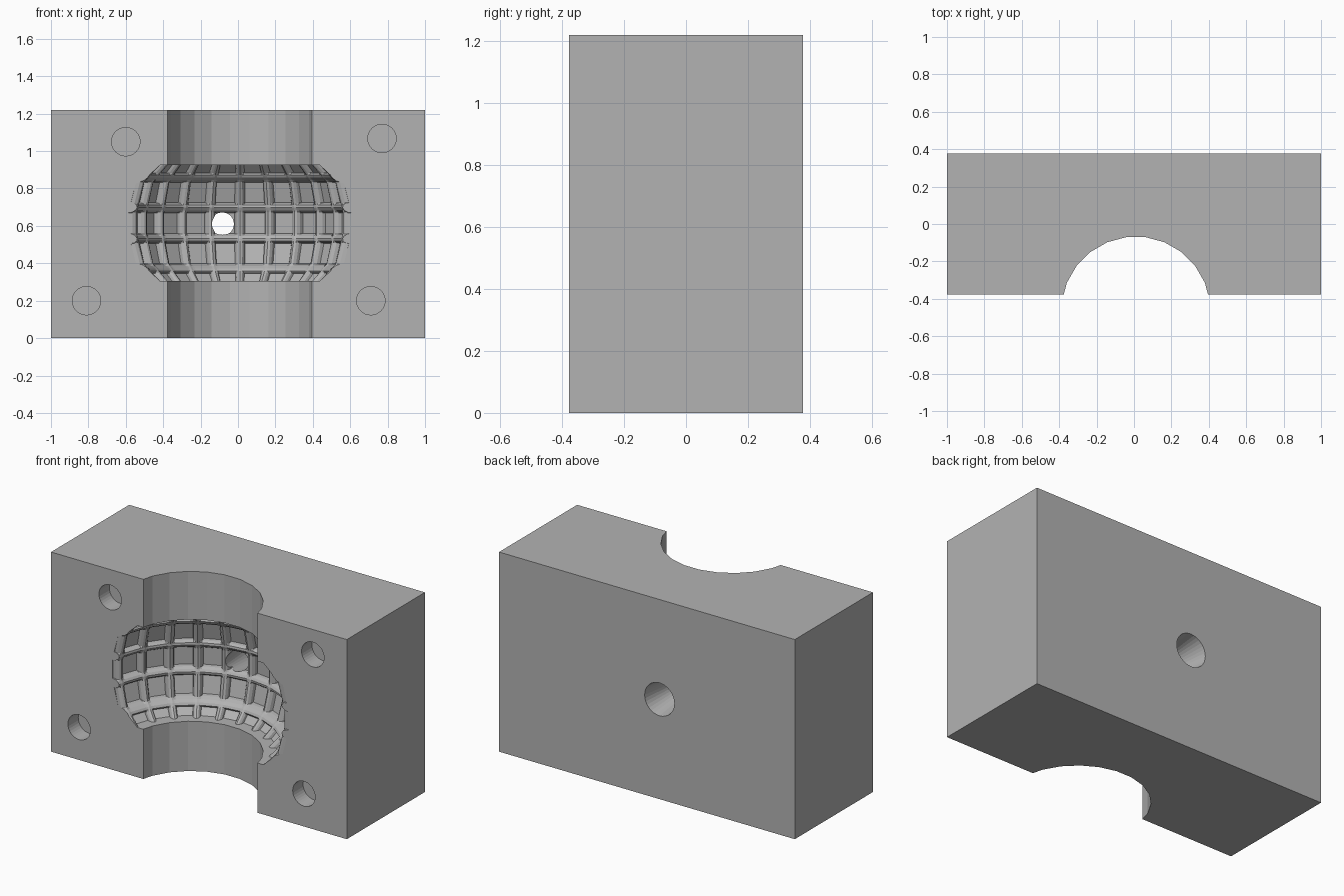
import bpy, bmesh
from math import sin, cos, pi, radians
from mathutils import Matrix, Vector

cube = bpy.data.objects.get("Cube")
if cube:
    bpy.data.objects.remove(cube, do_unlink=True)

WIDTH, DEPTH, HEIGHT = 2.0, 0.755, 1.22
AXIS_X, AXIS_Y, MID_Z = 0.01, -0.466, 0.615

grey = bpy.data.materials.new("plain_grey")
grey.use_nodes = True
colour = (0.45, 0.45, 0.45, 1)
grey.diffuse_color = colour
grey.node_tree.nodes["Principled BSDF"].inputs["Base Color"].default_value = colour


def make_object(name, bm):
    bmesh.ops.recalc_face_normals(bm, faces=bm.faces)
    mesh = bpy.data.meshes.new(name)
    bm.to_mesh(mesh)
    bm.free()
    mesh.materials.append(grey)
    obj = bpy.data.objects.new(name, mesh)
    bpy.context.collection.objects.link(obj)
    return obj


def cone_cutter(name, r1, r2, start, end, sides, turn=0):
    """Closed cone or cylinder between two points."""
    start, end = Vector(start), Vector(end)
    axis = end - start
    place = (Matrix.Translation((start + end) / 2)
             @ axis.to_track_quat('Z', 'Y').to_matrix().to_4x4()
             @ Matrix.Rotation(turn, 4, 'Z'))
    bm = bmesh.new()
    bmesh.ops.create_cone(bm, cap_ends=True, segments=sides, radius1=r1,
                          radius2=r2, depth=axis.length, matrix=place)
    return make_object(name, bm)


# Barrel cavity: a revolved grid, pinched inward along rounded ribs
RIBS, RIB_HALF, RIB_DEPTH = 23, 0.027, 0.04
PROFILE = [(0, 0.604), (0.06, 0.602), (0.1, 0.592), (0.22, 0.562),
           (0.27, 0.515), (0.311, 0.475)]
RIB_ROUND = [(sin(k * pi / 6), cos(k * pi / 6)) for k in range(-3, 4)]


def barrel_radius(z):
    z = abs(z)
    for (z0, r0), (z1, r1) in zip(PROFILE, PROFILE[1:]):
        if z <= z1:
            return r0 + (r1 - r0) * (z - z0) / (z1 - z0)
    return PROFILE[-1][1]


def barrel_cutter():
    rows = [(-0.311, 0), (0.311, 0)]
    for centre in (-0.243, -0.082, 0.082, 0.243):
        rows += [(centre + RIB_HALF * s, c) for s, c in RIB_ROUND]
    rows.sort()
    half_angle = RIB_HALF / 0.57
    columns = [(2 * pi * i / RIBS + half_angle * s, c)
               for i in range(RIBS) for s, c in RIB_ROUND]
    bm = bmesh.new()
    rings = []
    for z, ring_rib in rows:
        ring = []
        for angle, column_rib in columns:
            r = barrel_radius(z) - RIB_DEPTH * max(ring_rib, column_rib)
            ring.append(bm.verts.new((AXIS_X + r * sin(angle),
                                      AXIS_Y + r * cos(angle), MID_Z + z)))
        rings.append(ring)
    n = len(columns)
    for low, high in zip(rings, rings[1:]):
        for i in range(n):
            j = (i + 1) % n
            bm.faces.new((low[i], low[j], high[j], high[i]))
    # Close both ends with a fan round the axis
    for ring, z in ((rings[0], rows[0][0]), (rings[-1], rows[-1][0])):
        hub = bm.verts.new((AXIS_X, AXIS_Y, MID_Z + z))
        for i in range(n):
            bm.faces.new((ring[i], ring[(i + 1) % n], hub))
    return make_object("barrel_cutter", bm)


# Solid block
bm = bmesh.new()
bmesh.ops.create_cube(bm, size=1, matrix=Matrix.Translation((0, 0, HEIGHT / 2))
                      @ Matrix.Diagonal((WIDTH, DEPTH, HEIGHT, 1)))
block = make_object("mould_half", bm)

# Bore, barrel, tapered filling hole and four locating holes
front, back = -DEPTH / 2, DEPTH / 2
cutters = [
    cone_cutter("bore_cutter", 0.399, 0.399, (AXIS_X, AXIS_Y, -0.1),
                (AXIS_X, AXIS_Y, HEIGHT + 0.1), 24, radians(7.5)),
    barrel_cutter(),
    cone_cutter("filling_hole_cutter", 0.05, 0.102, (-0.085, 0.05, 0.61),
                (-0.085, back + 0.01, 0.61), 32),
]
for x, z in ((-0.6, 1.05), (0.77, 1.067), (-0.81, 0.2), (0.71, 0.2)):
    cutters.append(cone_cutter("locating_hole_cutter", 0.076, 0.076,
                               (x, front - 0.05, z), (x, front + 0.1, z), 32))

for cutter in cutters:
    cutter.hide_render = True
    cut = block.modifiers.new(cutter.name, 'BOOLEAN')
    cut.operation = 'DIFFERENCE'
    cut.solver = 'EXACT'
    cut.object = cutter

# Bake the cuts and drop the cutters
bpy.context.view_layer.update()
graph = bpy.context.evaluated_depsgraph_get()
result = bpy.data.meshes.new_from_object(block.evaluated_get(graph))
block.modifiers.clear()
block.data = result
block.data.materials.clear()
block.data.materials.append(grey)
for face in block.data.polygons:
    face.material_index = 0
for cutter in cutters:
    bpy.data.objects.remove(cutter, do_unlink=True)
